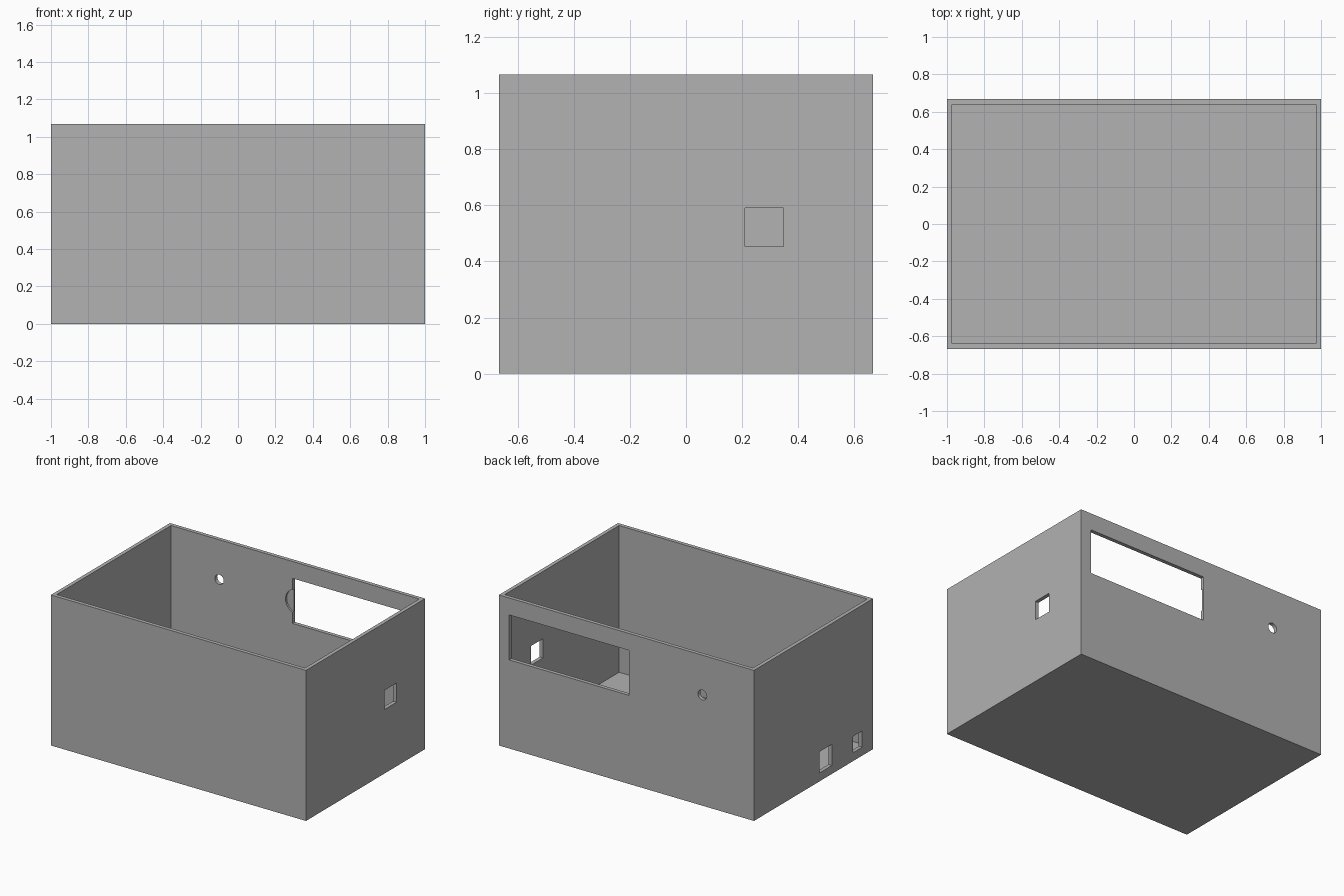
import bpy
import math

default_cube = bpy.data.objects.get("Cube")
if default_cube:
    bpy.data.objects.remove(default_cube, do_unlink=True)

W, D, H = 1.0, 0.667, 1.067   # half width, half depth, height
WALL = 0.027

grey = bpy.data.materials.new("plain_grey")
grey.use_nodes = True
colour = (0.445, 0.445, 0.445, 1)
grey.diffuse_color = colour
grey.node_tree.nodes["Principled BSDF"].inputs["Base Color"].default_value = colour


def block(name, xs, ys, zs):
    """Box spanning the given ranges."""
    spans = (xs, ys, zs)
    bpy.ops.mesh.primitive_cube_add(size=1, location=[sum(s) / 2 for s in spans])
    ob = bpy.context.object
    ob.name = name
    ob.scale = [s[1] - s[0] for s in spans]
    bpy.ops.object.transform_apply(location=True, rotation=False, scale=True)
    ob.data.materials.append(grey)
    return ob


def rod(name, x, ys, z, radius):
    """Cylinder running along y."""
    bpy.ops.mesh.primitive_cylinder_add(
        vertices=32, radius=radius, depth=ys[1] - ys[0],
        location=(x, sum(ys) / 2, z), rotation=(math.pi / 2, 0, 0))
    ob = bpy.context.object
    ob.name = name
    bpy.ops.object.transform_apply(location=True, rotation=True, scale=True)
    ob.data.materials.append(grey)
    return ob


# Outer box
box = block("open_box", (-W, W), (-D, D), (0, H))

through_back = (D - 0.1, D + 0.1)
through_left = (W - 0.1, W + 0.1)
through_right = (-W - 0.1, -W + 0.1)

cutters = [
    # Hollow interior, open at the top
    block("cavity_cutter", (-W + WALL, W - WALL), (-D + WALL, D - WALL), (WALL, H + 0.2)),
    # Back wall: display window, round hole, shallow inner recess at the window edge
    block("window_cutter", (-0.02, 0.92), through_back, (0.628, 0.947)),
    rod("round_hole_cutter", -0.595, through_back, 0.785, 0.035),
    rod("recess_cutter", 0.01, (D - 0.1, D - 0.013), 0.787, 0.086),
    # Side walls: socket openings
    block("left_socket_cutter", through_left, (0.211, 0.347), (0.454, 0.59)),
    block("large_socket_cutter", through_right, (-0.205, -0.067), (0.06, 0.21)),
    block("small_socket_cutter", through_right, (-0.545, -0.442), (0.06, 0.175)),
]

for cutter in cutters:
    mod = box.modifiers.new(cutter.name, "BOOLEAN")
    mod.operation = "DIFFERENCE"
    mod.solver = "EXACT"
    mod.object = cutter

# Apply the cuts, then drop the helpers
bpy.ops.object.select_all(action="DESELECT")
box.select_set(True)
bpy.context.view_layer.objects.active = box
for mod in list(box.modifiers):
    bpy.ops.object.modifier_apply(modifier=mod.name)
for cutter in cutters:
    bpy.data.objects.remove(cutter, do_unlink=True)
bpy.ops.object.shade_smooth_by_angle(angle=math.radians(30))
